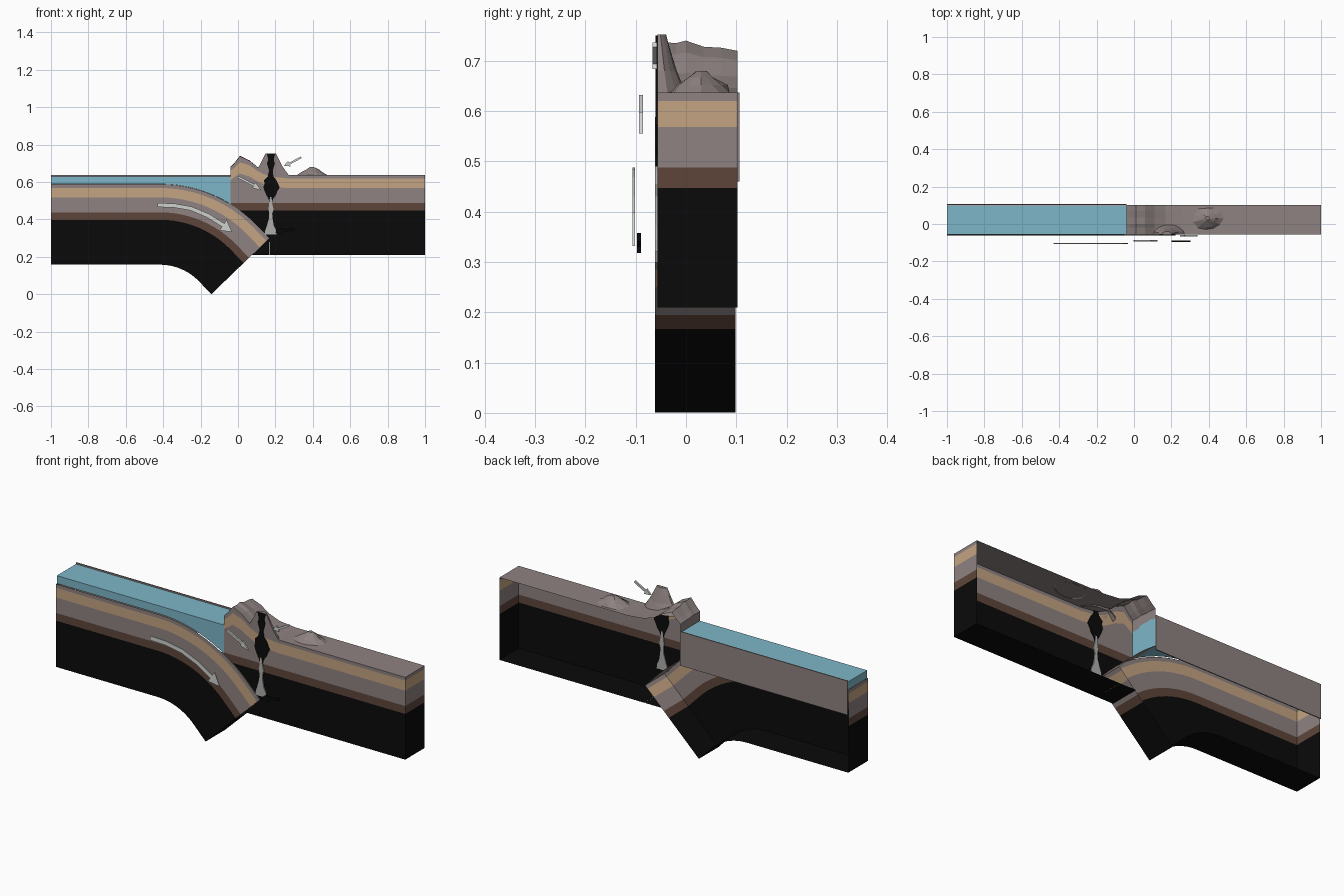
import bpy, bmesh, math, random

if "Cube" in bpy.data.objects:
    bpy.data.objects.remove(bpy.data.objects["Cube"])

random.seed(4)
Y0, Y1 = -0.057, 0.102


def mat(name, c):
    m = bpy.data.materials.new(name)
    m.diffuse_color = (*c, 1)
    m.use_nodes = True
    m.node_tree.nodes["Principled BSDF"].inputs["Base Color"].default_value = m.diffuse_color
    return m


ROCK = mat("grey rock", (0.27, 0.225, 0.22))
TAN = mat("tan sediment", (0.55, 0.37, 0.22))
BROWN = mat("brown base", (0.11, 0.06, 0.042))
BLACK = mat("black mantle", (0.003, 0.003, 0.003))
SEA = mat("sea blue", (0.21, 0.47, 0.58))
PALE = mat("pale arrow", (0.62, 0.64, 0.62))
ASH = mat("ash grey", (0.42, 0.42, 0.41))
STRATA = [ROCK, TAN, ROCK, BROWN, BLACK]


def finish(bm, name, mats, normals=True):
    bmesh.ops.remove_doubles(bm, verts=bm.verts, dist=1e-5)
    bmesh.ops.dissolve_degenerate(bm, edges=bm.edges, dist=1e-5)
    if normals:
        bmesh.ops.recalc_face_normals(bm, faces=bm.faces)
    me = bpy.data.meshes.new(name)
    bm.to_mesh(me)
    bm.free()
    for m in mats:
        me.materials.append(m)
    ob = bpy.data.objects.new(name, me)
    bpy.context.collection.objects.link(ob)
    return ob


def face(bm, pts, mi=0):
    f = bm.faces.new([bm.verts.new(p) for p in pts])
    f.material_index = mi


def shell(name, cols, y0, y1, mats, top=None, bottom=None, left=True, right=True):
    """Open-backed layered block: each column is a list of (x, z) from top to bottom."""
    bm = bmesh.new()

    def across(a, b, mi):
        if abs(a[0] - b[0]) + abs(a[1] - b[1]) > 1e-5:
            face(bm, [(a[0], y0, a[1]), (b[0], y0, b[1]), (b[0], y1, b[1]), (a[0], y1, a[1])], mi)

    n = len(cols[0])
    for a, b in zip(cols, cols[1:]):
        for i in range(n - 1):
            quad = []
            for p in (a[i], a[i + 1], b[i + 1], b[i]):
                if p not in quad:
                    quad.append(p)
            if len(quad) > 2:
                face(bm, [(x, y0, z) for x, z in quad], i)
        if top and top(a, b):
            across(b[0], a[0], 0)
        if bottom and bottom(a, b):
            across(a[-1], b[-1], n - 2)
    for col, on in ((cols[0], left), (cols[-1], right)):
        if on:
            for i in range(n - 1):
                across(col[i], col[i + 1], i)
    return finish(bm, name, mats)


def prism(name, pts, y0, y1, m):
    """Closed flat outline in x, z pushed from y0 to y1."""
    bm = bmesh.new()
    f = bm.faces.new([bm.verts.new((x, y0, z)) for x, z in pts])
    ext = bmesh.ops.extrude_face_region(bm, geom=[f])["geom"]
    for v in ext:
        if isinstance(v, bmesh.types.BMVert):
            v.co.y = y1
    if f.is_valid is False or len(bm.faces) < len(pts) + 2:
        bm.faces.new([v for v in bm.verts if abs(v.co.y - y0) < 1e-6])
    return finish(bm, name, [m])


# --- sinking ocean plate: flat run, arc, then a straight dip
X0, ZT, R, ANG, L = -0.417, 0.588, 0.718, math.radians(46), 0.097
DEPTH = [0, 0.02, 0.07, 0.15, 0.19, 0.43]
spine = [(-1, ZT, 0)]
for k in range(13):
    t = ANG * k / 12
    spine.append((X0 + R * math.sin(t), ZT - R * (1 - math.cos(t)), t))
ax, az, _ = spine[-1]
TIP = (ax + L * math.cos(ANG), az - L * math.sin(ANG))
spine.append((*TIP, ANG))
cols = [[(x - d * math.sin(t), z - d * math.cos(t)) for d in DEPTH] for x, z, t in spine]
shell("ocean_plate", cols, -0.062, 0.098, STRATA,
      top=lambda a, b: a[0][0] > -0.06, bottom=lambda a, b: True)


def slab_top(x):
    for (xa, za, _), (xb, zb, _) in zip(spine, spine[1:]):
        if xa <= x <= xb:
            return za + (zb - za) * (x - xa) / (xb - xa)
    return 0.0


# --- sea water resting on the plate, and the thin board behind it
XC = -0.04
bed = [(x, z + 0.001) for x, z, _ in spine if x < XC] + [(XC, slab_top(XC))]
prism("sea_water", [(XC, 0.63), (-1, 0.63)] + bed, Y0, 0.1, SEA)
prism("sea_back_board", [(-1, 0.46), (XC, 0.46), (XC, 0.637), (-1, 0.637)], 0.101, 0.106, ROCK)

# --- continent: x, ground, tan top, tan bottom
LAND = [(XC, 0.68, 0.66, 0.61), (-0.02, 0.70, 0.675, 0.625), (0.01, 0.738, 0.705, 0.645),
        (0.06, 0.715, 0.69, 0.63), (0.11, 0.675, 0.655, 0.60),
        (TIP[0], 0.648, 0.63, 0.577), (TIP[0] + 0.001, 0.648, 0.63, 0.577),
        (0.26, 0.637, 0.62, 0.568), (1, 0.637, 0.62, 0.568)]
cols = []
for x, g, a, b in LAND:
    floor = max(0.21, slab_top(x))
    cols.append([(x, max(z, floor)) for z in (g, a, b, 0.488, 0.447, 0.21)])
shell("continent", cols, Y0, Y1, STRATA, left=False,
      bottom=lambda a, b: a[-1][1] < 0.22)
XB = TIP[0] - (TIP[1] - 0.21) * math.tan(ANG)
shell("mantle_wedge", [[(XB, 0.21), (XB, 0.21)], [TIP, (TIP[0], 0.21)]], Y0, Y1, [BLACK],
      bottom=lambda a, b: True, left=False, right=False)

# --- ground surface with the coastal ridge, slightly uneven in depth
bm = bmesh.new()
ground = [(XC, 0.62)] + [(r[0], r[1]) for r in LAND if r[0] != TIP[0]]
rows = [(Y0, 1), (-0.02, 0.97), (0.0, 1.02), (0.035, 0.9), (0.07, 0.88), (Y1, 0.82)]
for (xa, za), (xb, zb) in zip(ground, ground[1:]):
    for (ya, ka), (yb, kb) in zip(rows, rows[1:]):
        h = lambda z, k: 0.637 + (z - 0.637) * k
        face(bm, [(xa, ya, h(za, ka)), (xb, ya, h(zb, ka)), (xb, yb, h(zb, kb)), (xa, yb, h(za, kb))])
finish(bm, "ground_surface", [ROCK])


def mound(name, cx, cy, rings, n, sweep, sy, jitter):
    """Rocky cone from (radius, z) rings; sweep pi gives a half cut at the front."""
    bm = bmesh.new()
    full = sweep > 4
    grid = []
    for r, z in rings:
        row = []
        for i in range(n if full else n + 1):
            t = sweep * i / n
            k = r if not full and i in (0, n) else r * (1 + random.uniform(-jitter, jitter))
            row.append((cx + k * math.cos(t), cy + k * sy * math.sin(t), z))
        grid.append(row + row[:1] if full else row)
    for a, b in zip(grid, grid[1:]):
        for i in range(n):
            face(bm, [a[i], a[i + 1], b[i + 1], b[i]])
        if not full:
            face(bm, [a[0], b[0], b[-1], a[-1]])
    face(bm, grid[-1][:-1] if full else grid[-1])
    return finish(bm, name, [ROCK])


mound("volcano", 0.175, Y0, [(0.1, 0.632), (0.065, 0.68), (0.044, 0.72), (0.028, 0.752)],
      9, math.pi, 0.62, 0.06)
mound("small_hill", 0.395, 0.03, [(0.075, 0.635), (0.058, 0.652), (0.032, 0.667), (0.012, 0.68)],
      11, 2 * math.pi, 0.82, 0.2)


# --- magma: ragged flat plates seen on both sides of the front wall
def ragged(name, prof, y0, y1, m):
    right = [(0.175 + w * random.uniform(0.85, 1.1), z) for z, w in prof]
    left = [(0.175 - w * random.uniform(0.85, 1.1), z) for z, w in prof]
    prism(name, right + left[::-1], y0, y1, m)


ragged("magma_chamber", [(0.75, 0.022), (0.72, 0.015), (0.70, 0.021), (0.66, 0.010), (0.63, 0.017),
                         (0.61, 0.033), (0.59, 0.036), (0.572, 0.046), (0.55, 0.037), (0.53, 0.026),
                         (0.51, 0.012), (0.485, 0.006)], -0.061, -0.053, BLACK)
ragged("rising_melt", [(0.52, 0.004), (0.48, 0.010), (0.455, 0.014), (0.43, 0.008), (0.40, 0.012),
                       (0.37, 0.018), (0.345, 0.032), (0.32, 0.034)], -0.062, -0.0525, ASH)


# --- movement arrows: path ends with neck, tip
def arrow(name, path, w, hw, y0, y1, m):
    sides = [[], []]
    for i, (x, z) in enumerate(path[:-1]):
        px, pz = path[max(i - 1, 0)]
        qx, qz = path[i + 1]
        d = math.hypot(qx - px, qz - pz)
        nx, nz = -(qz - pz) / d, (qx - px) / d
        for s, k in ((0, 1), (1, -1)):
            sides[s].append((x + nx * w * k, z + nz * w * k))
            if i == len(path) - 2:
                sides[s].append((x + nx * hw * k, z + nz * hw * k))
    prism(name, sides[0] + [path[-1]] + sides[1][::-1], y0, y1, m)


arrow("plate_arrow", [(-0.43, 0.477), (-0.34, 0.474), (-0.25, 0.458), (-0.16, 0.42), (-0.08, 0.37),
                      (-0.032, 0.332)], 0.011, 0.034, -0.106, -0.101, PALE)
arrow("coast_arrow", [(0.0, 0.627), (0.085, 0.583), (0.125, 0.555)], 0.006, 0.017, -0.093, -0.085, PALE)
arrow("summit_arrow", [(0.338, 0.732), (0.275, 0.698), (0.245, 0.686)], 0.005, 0.016, -0.067, -0.058, PALE)
arrow("mantle_arrow", [(0.3, 0.348), (0.235, 0.338), (0.2, 0.332)], 0.007, 0.02, -0.097, -0.089, BLACK)
